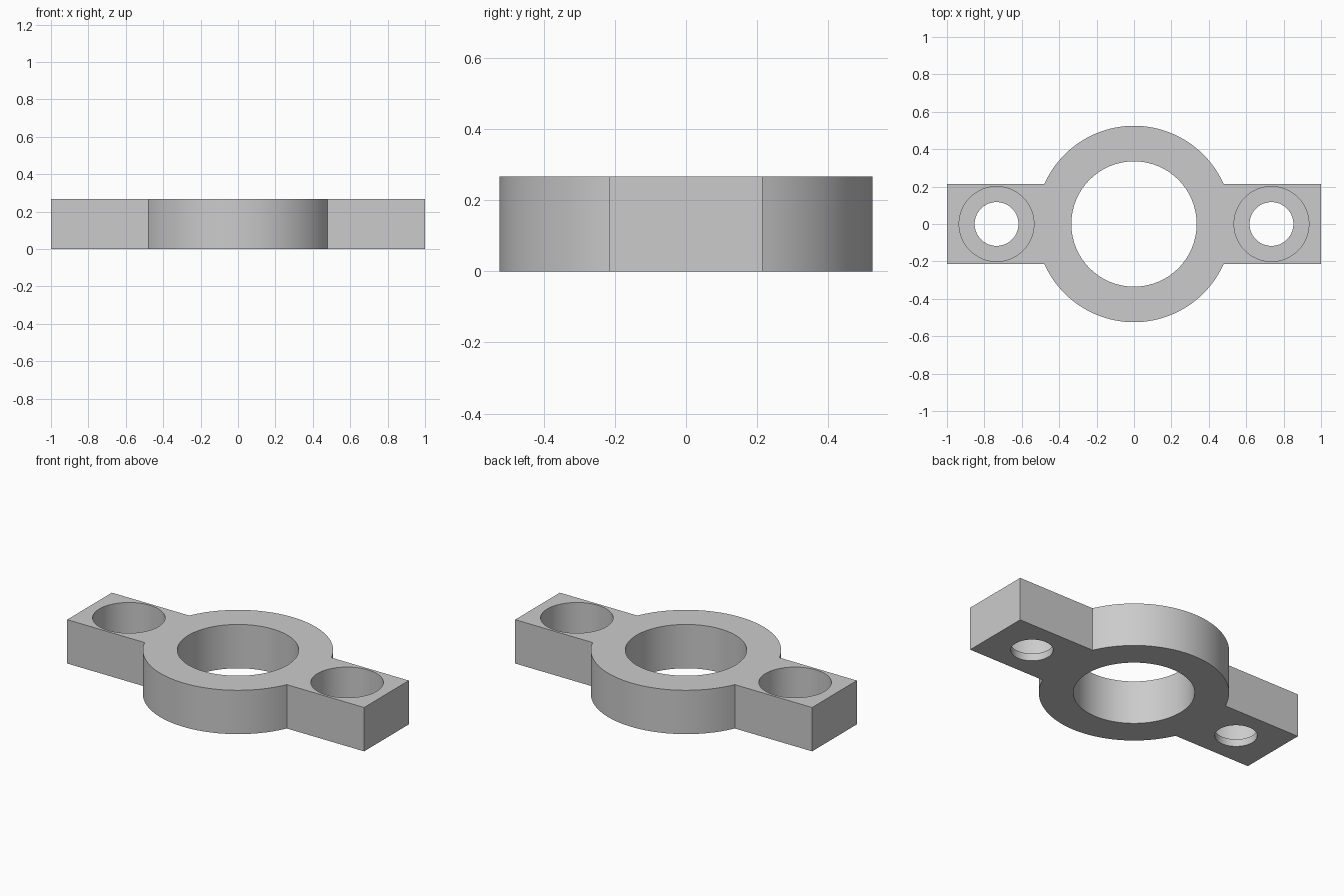
import bpy, bmesh, math

HEIGHT = 0.267
RING_R, BORE_R = 0.525, 0.335
ARM_HALF = 0.215
HOLE_X, HOLE_R = 0.735, 0.117
POCKET_R, POCKET_FLOOR = 0.2, 0.045

if "Cube" in bpy.data.objects:
    bpy.data.objects.remove(bpy.data.objects["Cube"], do_unlink=True)

grey = bpy.data.materials.new("light grey")
grey.use_nodes = True
colour = (0.6, 0.6, 0.6, 1)
grey.diffuse_color = colour
grey.node_tree.nodes["Principled BSDF"].inputs["Base Color"].default_value = colour


def arc(start, end, steps):
    """Points along the outer ring between two angles."""
    return [(RING_R * math.cos(start + (end - start) * i / steps),
             RING_R * math.sin(start + (end - start) * i / steps))
            for i in range(steps + 1)]


# Bracket outline: two square-ended arms joined to a round hub
join = math.asin(ARM_HALF / RING_R)
outline = [(1, -ARM_HALF), (1, ARM_HALF)]
outline += arc(join, math.pi - join, 48)
outline += [(-1, ARM_HALF), (-1, -ARM_HALF)]
outline += arc(math.pi + join, 2 * math.pi - join, 48)

bm = bmesh.new()
base = bm.faces.new([bm.verts.new((x, y, 0)) for x, y in outline])
raised = bmesh.ops.extrude_face_region(bm, geom=[base])["geom"]
bmesh.ops.translate(bm, vec=(0, 0, HEIGHT),
                    verts=[v for v in raised if isinstance(v, bmesh.types.BMVert)])
bmesh.ops.recalc_face_normals(bm, faces=bm.faces)
mesh = bpy.data.meshes.new("bracket")
bm.to_mesh(mesh)
bm.free()
bracket = bpy.data.objects.new("bracket", mesh)
bpy.context.collection.objects.link(bracket)
mesh.materials.append(grey)


def drill(x, radius, bottom):
    """Cut a round hole from the given height up through the top."""
    top = HEIGHT + 0.1
    bpy.ops.mesh.primitive_cylinder_add(vertices=96, radius=radius, depth=top - bottom,
                                        location=(x, 0, (top + bottom) / 2))
    cutter = bpy.context.object
    cutter.name = "hole_cutter"
    cutter.hide_render = True
    cutter.data.materials.append(grey)
    cut = bracket.modifiers.new("hole", "BOOLEAN")
    cut.operation = "DIFFERENCE"
    cut.solver = "EXACT"
    cut.object = cutter
    bpy.context.view_layer.objects.active = bracket
    bpy.ops.object.modifier_apply(modifier=cut.name)
    bpy.data.objects.remove(cutter, do_unlink=True)


# Central bore, then a counterbored screw hole in each arm
drill(0, BORE_R, -0.1)
for side in (-1, 1):
    drill(side * HOLE_X, POCKET_R, POCKET_FLOOR)
    drill(side * HOLE_X, HOLE_R, -0.1)

# Smooth round walls with crisp rims
bpy.ops.object.select_all(action="DESELECT")
bracket.select_set(True)
bpy.context.view_layer.objects.active = bracket
bpy.ops.object.shade_smooth_by_angle(angle=math.radians(20))
